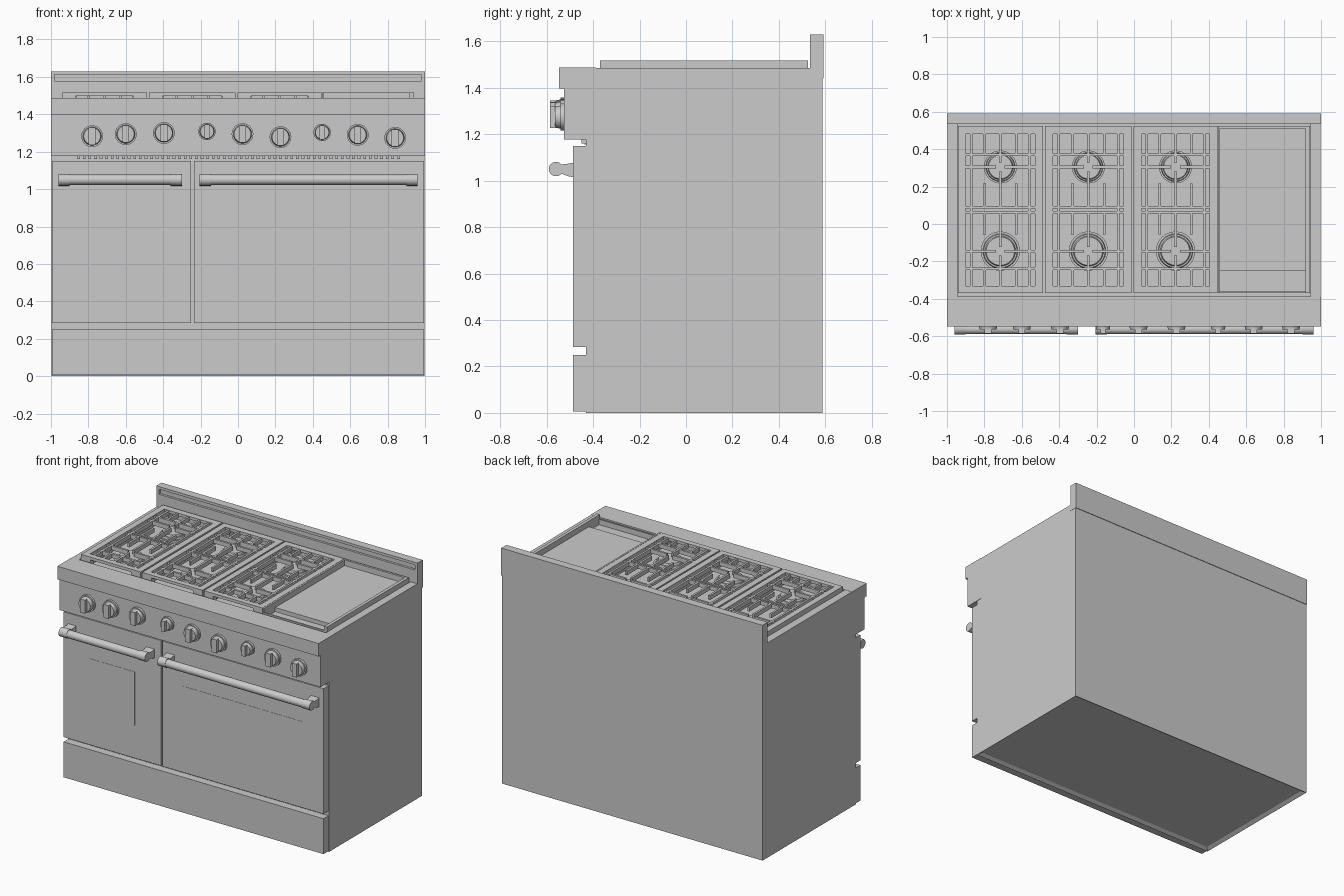
import bpy, bmesh, math
from mathutils import Matrix, Vector

if "Cube" in bpy.data.objects:
    bpy.data.objects.remove(bpy.data.objects["Cube"])


def finish(name, bm, smooth=False, bevel=0):
    bmesh.ops.recalc_face_normals(bm, faces=bm.faces)
    me = bpy.data.meshes.new(name)
    bm.to_mesh(me)
    bm.free()
    ob = bpy.data.objects.new(name, me)
    bpy.context.collection.objects.link(ob)
    if bevel:
        mod = ob.modifiers.new("Bevel", 'BEVEL')
        mod.width, mod.segments = bevel, 2
    if smooth:
        bpy.context.view_layer.objects.active = ob
        ob.select_set(True)
        bpy.ops.object.shade_smooth_by_angle(angle=math.radians(35))
        ob.select_set(False)
    return ob


def box(bm, x0, x1, y0, y1, z0, z1):
    c = Vector(((x0 + x1) / 2, (y0 + y1) / 2, (z0 + z1) / 2))
    m = Matrix.Translation(c) @ Matrix.Diagonal((abs(x1 - x0), abs(y1 - y0), abs(z1 - z0), 1))
    bmesh.ops.create_cube(bm, size=1, matrix=m)


def cyl(bm, centre, r, depth, axis='Z', r2=None, seg=32):
    rot = {'Z': Matrix(), 'X': Matrix.Rotation(math.pi / 2, 4, 'Y'),
           'Y': Matrix.Rotation(math.pi / 2, 4, 'X')}[axis]
    bmesh.ops.create_cone(bm, cap_ends=True, segments=seg, radius1=r, radius2=r2 or r,
                          depth=depth, matrix=Matrix.Translation(centre) @ rot)


def prism(bm, pts, x0, x1):
    f = bm.faces.new([bm.verts.new((x0, y, z)) for y, z in pts])
    ex = bmesh.ops.extrude_face_region(bm, geom=[f])
    bmesh.ops.translate(bm, vec=(x1 - x0, 0, 0),
                        verts=[v for v in ex['geom'] if isinstance(v, bmesh.types.BMVert)])


def box_part(name, *dims, **kw):
    bm = bmesh.new()
    for d in dims:
        box(bm, *d)
    return finish(name, bm, **kw)


# Cabinet with a recessed underside
bm = bmesh.new()
box(bm, -.998, .998, -.431, .588, 0, 1.44)
bm.normal_update()
under = [f for f in bm.faces if f.normal.z < -.9]
bmesh.ops.inset_region(bm, faces=under, thickness=.035, depth=0)
bmesh.ops.translate(bm, verts=list(under[0].verts), vec=(0, 0, .015))
finish("cabinet", bm)

# Cooktop side trims
for s, n in ((-1, "left"), (1, "right")):
    box_part(n + "_cooktop_trim", (s * .945, s * .998, -.39, .54, 1.44, 1.486))

# Backguard with a long groove near the top
bm = bmesh.new()
prism(bm, [(.535, 1.44), (.535, 1.577), (.55, 1.577), (.55, 1.612), (.535, 1.612),
           (.535, 1.63), (.592, 1.63), (.592, 1.44)], -.98, .98)
for s in (-1, 1):
    box(bm, s * .98, s, .535, .592, 1.44, 1.63)
finish("backguard", bm)

# Control panel with overhanging front lip
bm = bmesh.new()
prism(bm, [(-.388, 1.177), (-.526, 1.177), (-.526, 1.397), (-.547, 1.397),
           (-.547, 1.487), (-.388, 1.487)], -1, 1)
finish("control_panel", bm)

# Vent strip under the panel
vents = [(-.99, .99, -.437, -.43, 1.156, 1.16)]
vents += [(-.86 + i * .03, -.845 + i * .03, -.45, -.43, 1.16, 1.178) for i in range(58)]
box_part("vent_strip", *vents)

# Kick panel, doors and faint window panels
box_part("kick_panel", (-.995, .995, -.486, -.43, 0.005, .25))
for n, x0, x1, w0, w1 in (("left", -.995, -.251, -.8, -.45), ("right", -.236, .995, -.08, .83)):
    box_part(n + "_door", (x0, x1, -.486, -.43, .283, 1.15))
    box_part(n + "_door_window", (w0, w1, -.4875, -.48, .51, .88))

# Door handles: round bar with a bracket at each end
for n, x0, x1 in (("left", -.96, -.3), ("right", -.205, .96)):
    bm = bmesh.new()
    cyl(bm, ((x0 + x1) / 2, -.562, 1.05), .027, x1 - x0 - .06, 'X')
    arc = [(-.56 + .031 * math.cos(a), 1.05 + .031 * math.sin(a))
           for a in (math.radians(40 + i * 20) for i in range(15))]
    for a in (x0, x1 - .06):
        prism(bm, arc + [(-.51, 1.02), (-.484, 1.015), (-.484, 1.078), (-.51, 1.073)], a, a + .06)
    finish(n + "_door_handle", bm, smooth=True)

# Control knobs
knobs = [(-.78, 1.283), (-.6, 1.294), (-.396, 1.3), (-.166, 1.308), (.024, 1.294),
         (.227, 1.278), (.45, 1.303), (.64, 1.29), (.84, 1.274)]
for i, (x, z) in enumerate(knobs):
    k = .8 if i in (3, 6) else 1
    bm = bmesh.new()
    cyl(bm, (x, -.533, z), .058 * k, .016, 'Y')
    cyl(bm, (x, -.552, z), .05 * k, .026, 'Y', r2=.045 * k)
    box(bm, x - .018 * k, x + .018 * k, -.586, -.56, z - .046 * k, z + .046 * k)
    finish(f"knob_{i + 1}", bm, smooth=True)

# Burner grates and burners
TOP, LOW = 1.517, 1.44
B = .007
for n, x0, x1 in (("left", -.942, -.487), ("middle", -.475, -.013), ("right", -.003, .447)):
    cx = (x0 + x1) / 2
    hw = (x1 - x0) / 2
    iw = hw - .042
    bm = bmesh.new()
    # outer frame, open below at front and back
    for s in (-1, 1):
        box(bm, cx + s * iw, cx + s * hw, -.37, .525, LOW, TOP)
        for y0, y1 in ((-.37, -.332), (.48, .525)):
            box(bm, cx + s * (iw - .03), cx + s * iw, y0, y1, LOW, TOP)
    for y0, y1 in ((-.37, -.332), (.48, .525)):
        box(bm, cx - iw, cx + iw, y0, y1, 1.497, TOP)

    def bar(xa, xb, ya, yb):
        box(bm, cx + min(xa, xb) - B, cx + max(xa, xb) + B,
            min(ya, yb) - B, max(ya, yb) + B, 1.485, TOP - .003)
    # cross bars and fingers
    for y in (.37, .09, .062, -.24):
        bar(-iw, iw, y, y)
    for s in (-1, 1):
        bar(s * (iw - .03), s * (iw - .03), -.332, .48)
        for y in (.305, -.145):
            bar(s * iw, s * .03, y, y)
        for y0, y1 in ((.48, .37), (.21, .09), (.062, -.05), (-.24, -.332)):
            bar(s * .085, s * .085, y0, y1)
    for y0, y1 in ((.48, .335), (.275, .09), (.062, -.115), (-.175, -.332)):
        bar(0, 0, y0, y1)
    finish(n + "_grate", bm)
    for m, y, r in (("back", .305, .088), ("front", -.145, .105)):
        bm = bmesh.new()
        cyl(bm, (cx, y, 1.447), r, .016)
        cyl(bm, (cx, y, 1.46), r * .9, .02, r2=r * .85)
        cyl(bm, (cx, y, 1.476), r * .78, .016, r2=r * .72)
        finish(f"{n}_{m}_burner", bm, smooth=True)

# Griddle: rim walls, cooking plate and drip trough
box_part("griddle_rim", (.918, .94, -.37, .525, LOW, TOP), (.449, .918, .51, .525, LOW, TOP),
         (.449, .46, -.37, .51, LOW, TOP), (.46, .918, -.37, -.36, LOW, 1.487))
box_part("griddle_plate", (.46, .918, -.25, .51, LOW, 1.478))
box_part("griddle_trough", (.46, .918, -.36, -.25, LOW, 1.45))
